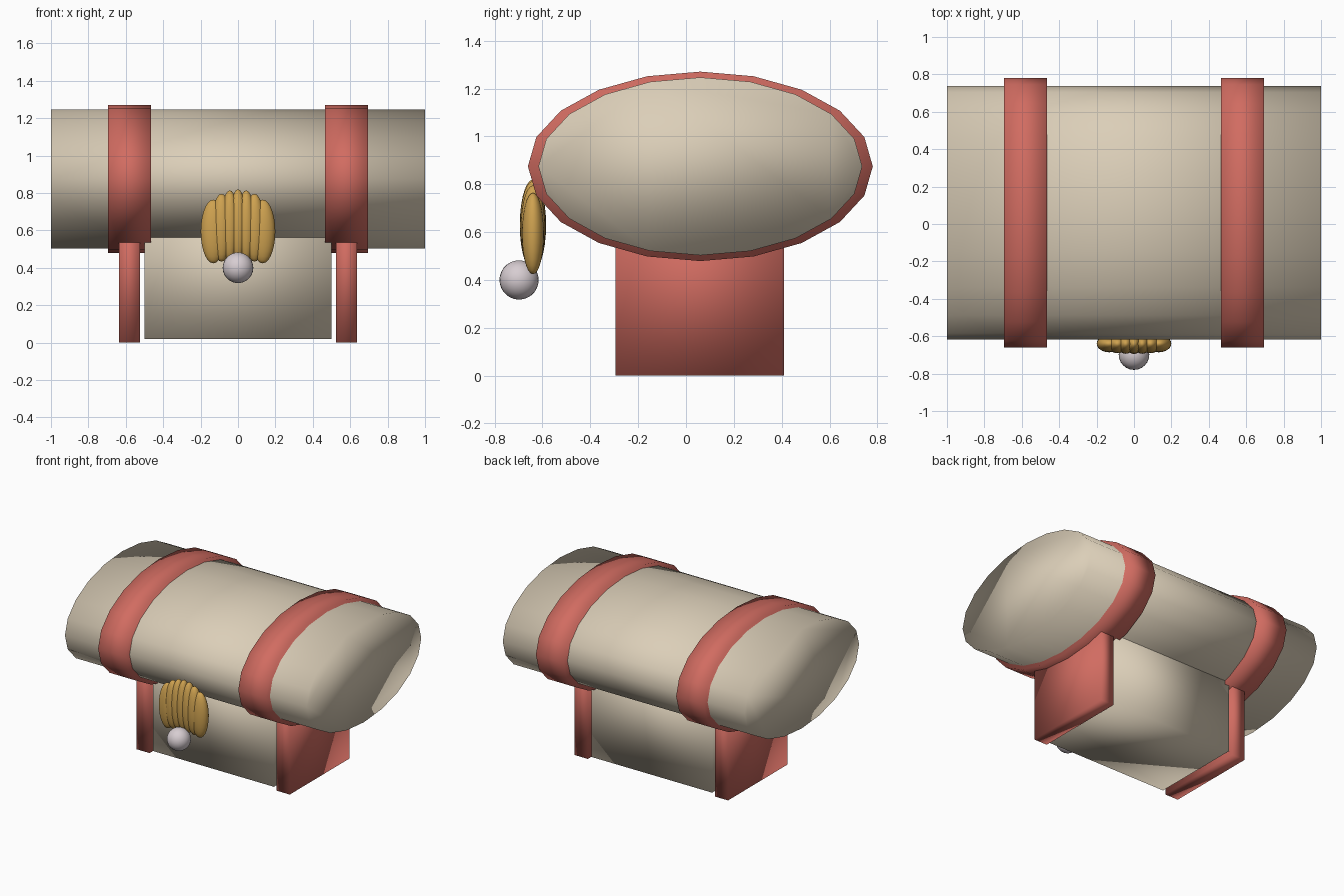
import bpy
from math import pi
from mathutils import Matrix

cube = bpy.data.objects.get("Cube")
if cube:
    bpy.data.objects.remove(cube, do_unlink=True)


def material(name, rgb):
    m = bpy.data.materials.new(name)
    m.use_nodes = True
    m.diffuse_color = (*rgb, 1)
    m.node_tree.nodes["Principled BSDF"].inputs["Base Color"].default_value = (*rgb, 1)
    return m


beige = material("beige", (0.71, 0.62, 0.48))
red = material("coral_red", (0.64, 0.15, 0.12))
gold = material("gold", (0.62, 0.36, 0.08))
pearl = material("pearl", (0.68, 0.61, 0.64))


def finish(name, mat):
    """Name, colour and smooth the newly added object."""
    ob = bpy.context.object
    ob.name = ob.data.name = name
    ob.data.materials.append(mat)
    bpy.ops.object.shade_smooth()
    return ob


def oval_drum(name, x, width, ry, rz, mat):
    """Twenty-sided elliptical drum lying along x."""
    bpy.ops.mesh.primitive_cylinder_add(vertices=20, radius=1, depth=width)
    ob = finish(name, mat)
    ob.data.transform(Matrix.Rotation(pi / 2, 4, 'Y'))
    ob.data.transform(Matrix.Diagonal((1, ry, rz, 1)))
    ob.location = (x, 0.06, 0.875)


def box(name, lo, hi, mat):
    bpy.ops.mesh.primitive_cube_add(size=1)
    ob = finish(name, mat)
    ob.data.transform(Matrix.Diagonal((*[b - a for a, b in zip(lo, hi)], 1)))
    ob.location = [(a + b) / 2 for a, b in zip(lo, hi)]


def ellipsoid(name, centre, radii, mat):
    bpy.ops.mesh.primitive_uv_sphere_add(segments=24, ring_count=14, radius=1)
    ob = finish(name, mat)
    ob.data.transform(Matrix.Diagonal((*radii, 1)))
    ob.location = centre


# Rounded lid and lower chest
oval_drum("lid", 0, 2, 0.677, 0.372, beige)
box("chest_body", (-0.5, -0.29, 0.02), (0.5, 0.405, 0.75), beige)

# Straps around the lid, each above a side panel
for side, s in (("right", -1), ("left", 1)):
    oval_drum(side + "_strap", s * 0.58, 0.23, 0.721, 0.396, red)
    box(side + "_panel", (s * 0.58 - 0.055, -0.295, 0), (s * 0.58 + 0.055, 0.41, 0.75), red)

# Scallop shell clasp made of overlapping ribs
for i in range(-3, 4):
    q = i * i
    ellipsoid(f"shell_rib_{i + 4}", (i * 0.044, -0.64, 0.63 - 0.004 * q),
              (0.046 + 0.0024 * q, 0.055 - 0.001 * q, 0.19 - 0.0022 * q), gold)

# Pearl at the foot of the shell
ellipsoid("pearl", (0, -0.698, 0.4), (0.082, 0.082, 0.082), pearl)
